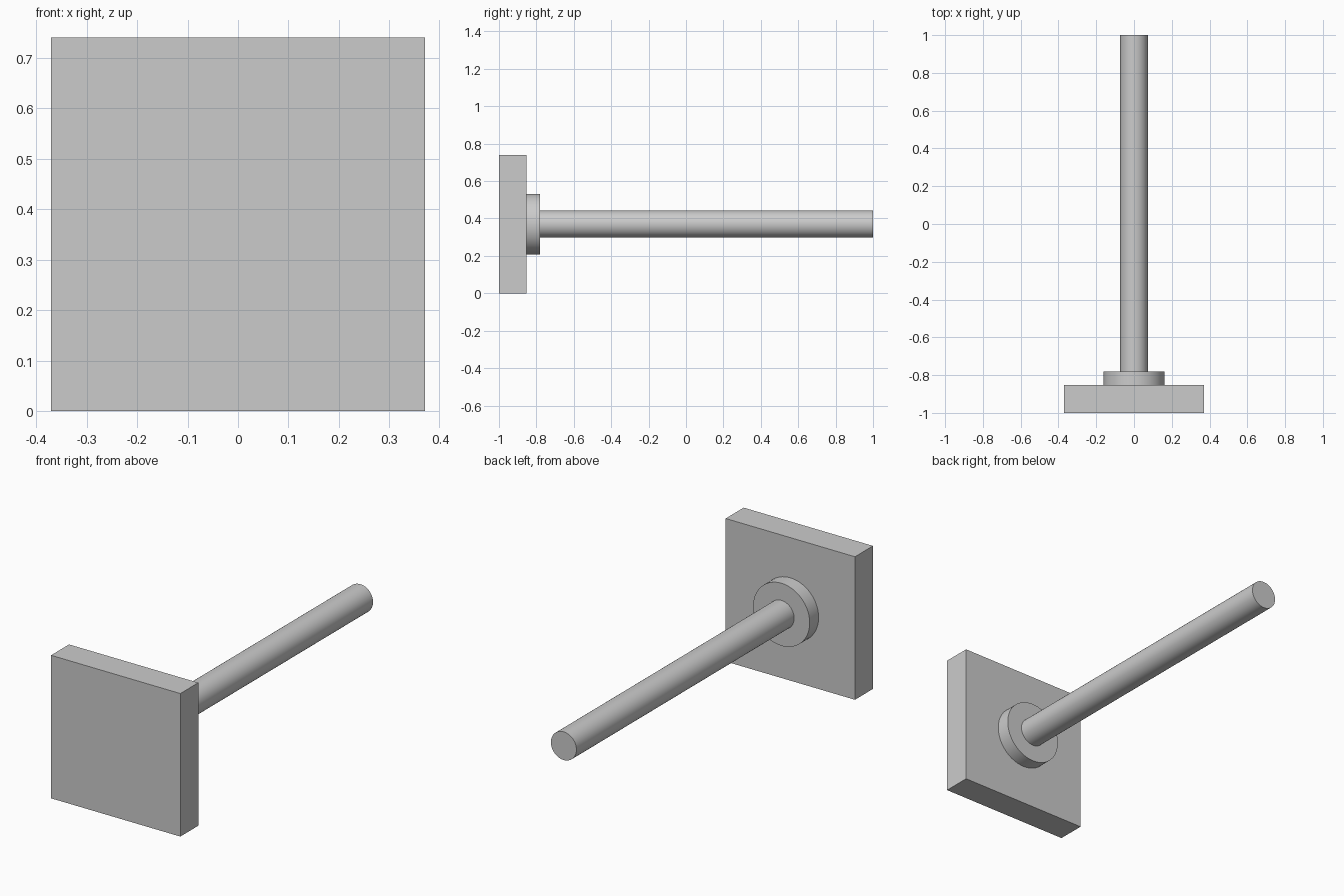
import bpy
import math

cube = bpy.data.objects.get("Cube")
if cube:
    bpy.data.objects.remove(cube, do_unlink=True)

grey = bpy.data.materials.new("plain_grey")
grey.use_nodes = True
colour = (0.6, 0.6, 0.6, 1)
grey.diffuse_color = colour
grey.node_tree.nodes["Principled BSDF"].inputs["Base Color"].default_value = colour

SIZE = 0.74         # plate width and height
AXIS_Z = SIZE / 2   # height of the shared axis
PLATE_BACK = -0.853
COLLAR_BACK = -0.78


def finish(name):
    obj = bpy.context.object
    obj.name = obj.data.name = name
    obj.data.materials.append(grey)
    return obj


def rod(name, radius, y0, y1):
    """Smooth round bar along y."""
    bpy.ops.mesh.primitive_cylinder_add(
        vertices=64, radius=radius, depth=y1 - y0,
        location=(0, (y0 + y1) / 2, AXIS_Z), rotation=(math.pi / 2, 0, 0))
    finish(name)
    bpy.ops.object.shade_smooth_by_angle()


# Square plate at the front
bpy.ops.mesh.primitive_cube_add(size=1, location=(0, (PLATE_BACK - 1) / 2, AXIS_Z))
plate = finish("square_plate")
plate.scale = (SIZE, PLATE_BACK + 1, SIZE)
bpy.ops.object.transform_apply(location=False, rotation=False, scale=True)

# Round collar and long shaft behind it
rod("collar", 0.162, PLATE_BACK, COLLAR_BACK)
rod("shaft", 0.073, COLLAR_BACK, 1)
